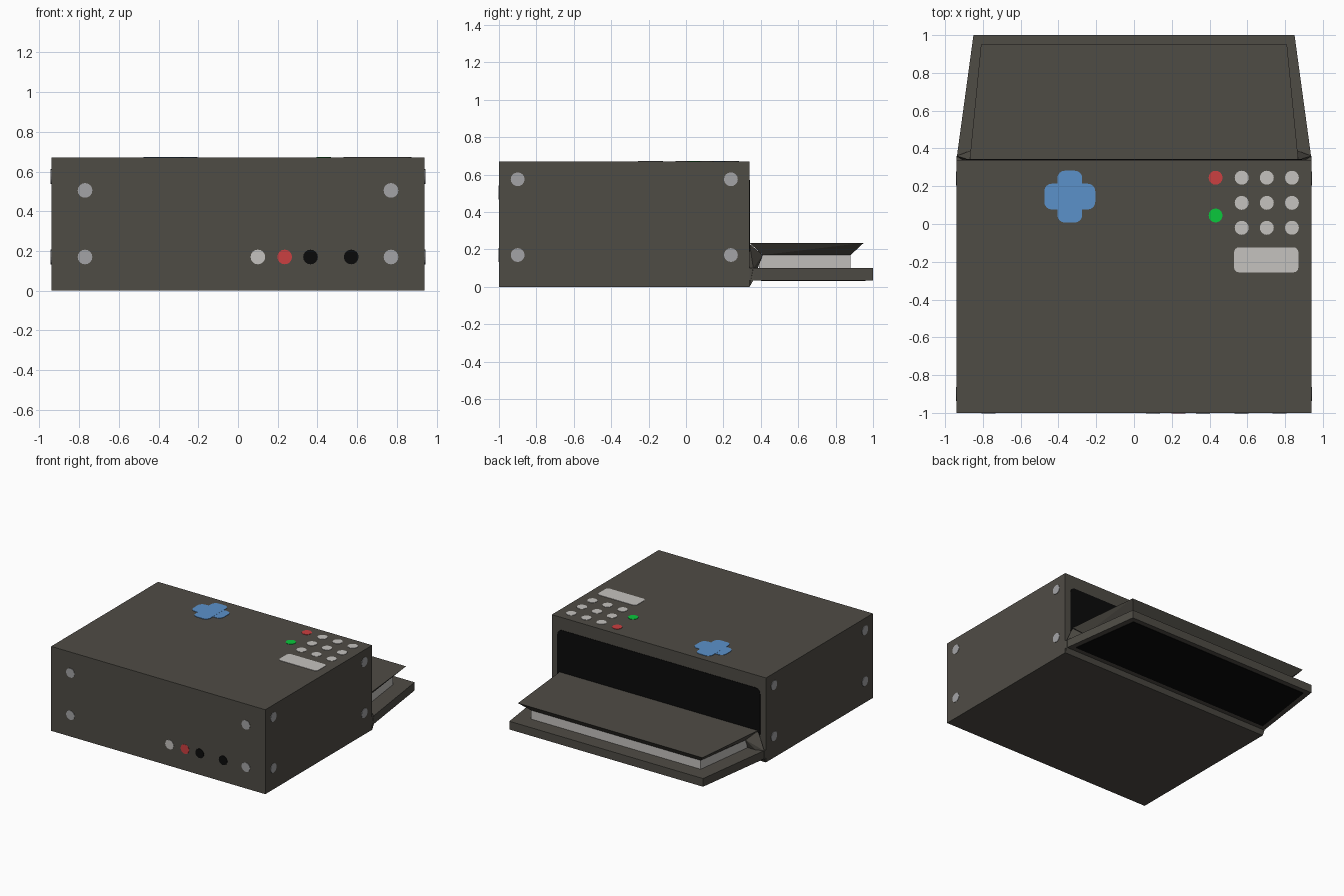
import bpy, bmesh, math
from mathutils import Vector

cube = bpy.data.objects.get("Cube")
if cube:
    bpy.data.objects.remove(cube, do_unlink=True)


def material(name, r, g, b):
    m = bpy.data.materials.new(name)
    m.use_nodes = True
    m.diffuse_color = (r, g, b, 1)
    m.node_tree.nodes["Principled BSDF"].inputs["Base Color"].default_value = (r, g, b, 1)
    return m


BODY = material("warm dark grey", .078, .072, .060)
LIGHT = material("pale grey", .56, .54, .52)
METAL = material("screw grey", .37, .37, .38)
RED = material("red", .60, .05, .052)
GREEN = material("green", .003, .58, .045)
BLUE = material("blue", .105, .285, .59)
BLACK = material("black", .003, .003, .003)


def hull(name, mat, points):
    """Convex solid around the points."""
    bm = bmesh.new()
    for p in points:
        bm.verts.new(p)
    res = bmesh.ops.convex_hull(bm, input=bm.verts[:])
    loose = {v for v in res["geom_interior"] if isinstance(v, bmesh.types.BMVert)}
    bmesh.ops.delete(bm, geom=list(loose), context='VERTS')
    bmesh.ops.dissolve_limit(bm, angle_limit=.01, verts=bm.verts[:], edges=bm.edges[:])
    bmesh.ops.recalc_face_normals(bm, faces=bm.faces[:])
    return finish(name, mat, bm)


def finish(name, mat, bm):
    mesh = bpy.data.meshes.new(name)
    bm.to_mesh(mesh)
    bm.free()
    mesh.materials.append(mat)
    ob = bpy.data.objects.new(name, mesh)
    bpy.context.collection.objects.link(ob)
    return ob


def taper(y0, x0, y1, x1, z):
    """Symmetric trapezoid outline at height z."""
    return [(-x0, y0, z), (x0, y0, z), (x1, y1, z), (-x1, y1, z)]


# Directions across, up and outward for each side of the case
SIDES = {
    "front": ((1, 0, 0), (0, 0, 1), (0, -1, 0)),
    "back": ((-1, 0, 0), (0, 0, 1), (0, 1, 0)),
    "left": ((0, 1, 0), (0, 0, 1), (1, 0, 0)),
    "right": ((0, -1, 0), (0, 0, 1), (-1, 0, 0)),
    "top": ((1, 0, 0), (0, 1, 0), (0, 0, 1)),
}


def plate(name, mat, side, centre, w, h, radius, thick=.003):
    """Thin rounded plate lying on one side of the case."""
    u, v, n = (Vector(a) for a in SIDES[side])
    c = Vector(centre)
    pts = []
    for k, (sx, sy) in enumerate(((1, 1), (-1, 1), (-1, -1), (1, -1))):
        for i in range(5):
            a = (k + i / 4) * math.pi / 2
            p = c + u * (sx * (w / 2 - radius) + radius * math.cos(a))
            p += v * (sy * (h / 2 - radius) + radius * math.sin(a))
            pts += [p, p + n * thick]
    return hull(name, mat, pts)


def dot(name, mat, side, centre):
    return plate(name, mat, side, centre, .074, .074, .0368)


W, FRONT, BACK, H = .94, -1, .34, .67

# Case
hull("case", BODY, taper(FRONT, W, BACK, W, 0) + taper(FRONT, W, BACK, W, H))

# Rear opening
plate("rear_opening", BLACK, "back", (0, BACK, .37), 1.78, .40, .04)

# Tray behind the case, with a dark panel underneath
hull("tray", BODY, taper(BACK, W, 1, .85, .035) + taper(BACK, W, 1, .85, .10))
hull("tray_underside", BLACK, taper(.40, .89, .96, .81, .032) + taper(.40, .89, .96, .81, .04))

# Stack of pale sheets and the flared cover over it
hull("sheet_stack", LIGHT, taper(.39, .81, .88, .745, .09) + taper(.39, .81, .88, .745, .172))
hull("flared_cover", BODY, taper(.41, .81, .88, .745, .17) + taper(BACK, .87, .95, .81, .235))

# Hinge joining case, tray and cover
hinge = []
for s in (-1, 1):
    hinge += [(s * W, BACK, 0), (s * W, .36, .035), (s * W, .36, .10),
              (s * .87, BACK, .23), (s * .81, .41, .17), (s * .81, .38, .10)]
hull("hinge", BODY, hinge)

# Screws
for z in (.17, .505):
    for x in (-.77, .77):
        dot("front_screw", METAL, "front", (x, FRONT, z))
for z in (.17, .575):
    for y in (-.9, .24):
        dot("left_screw", METAL, "left", (W, y, z))
        dot("right_screw", METAL, "right", (-W, y, z))

# Front lamps and sockets
for name, mat, x in (("front_lamp", LIGHT, .10), ("front_button", RED, .235),
                     ("front_socket", BLACK, .365), ("front_socket", BLACK, .57)):
    dot(name, mat, "front", (x, FRONT, .17))

# Keypad
for x in (.57, .703, .836):
    for y in (.245, .112, -.02):
        dot("key", LIGHT, "top", (x, y, H))
dot("stop_key", RED, "top", (.432, .245, H))
dot("start_key", GREEN, "top", (.432, .045, H))
plate("wide_key", LIGHT, "top", (.70, -.19, H), .34, .132, .025)

# Cross-shaped direction pad
plate("pad_across", BLUE, "top", (-.34, .145, H), .27, .137, .04)
plate("pad_along", BLUE, "top", (-.34, .145, H), .132, .275, .04, .0035)
